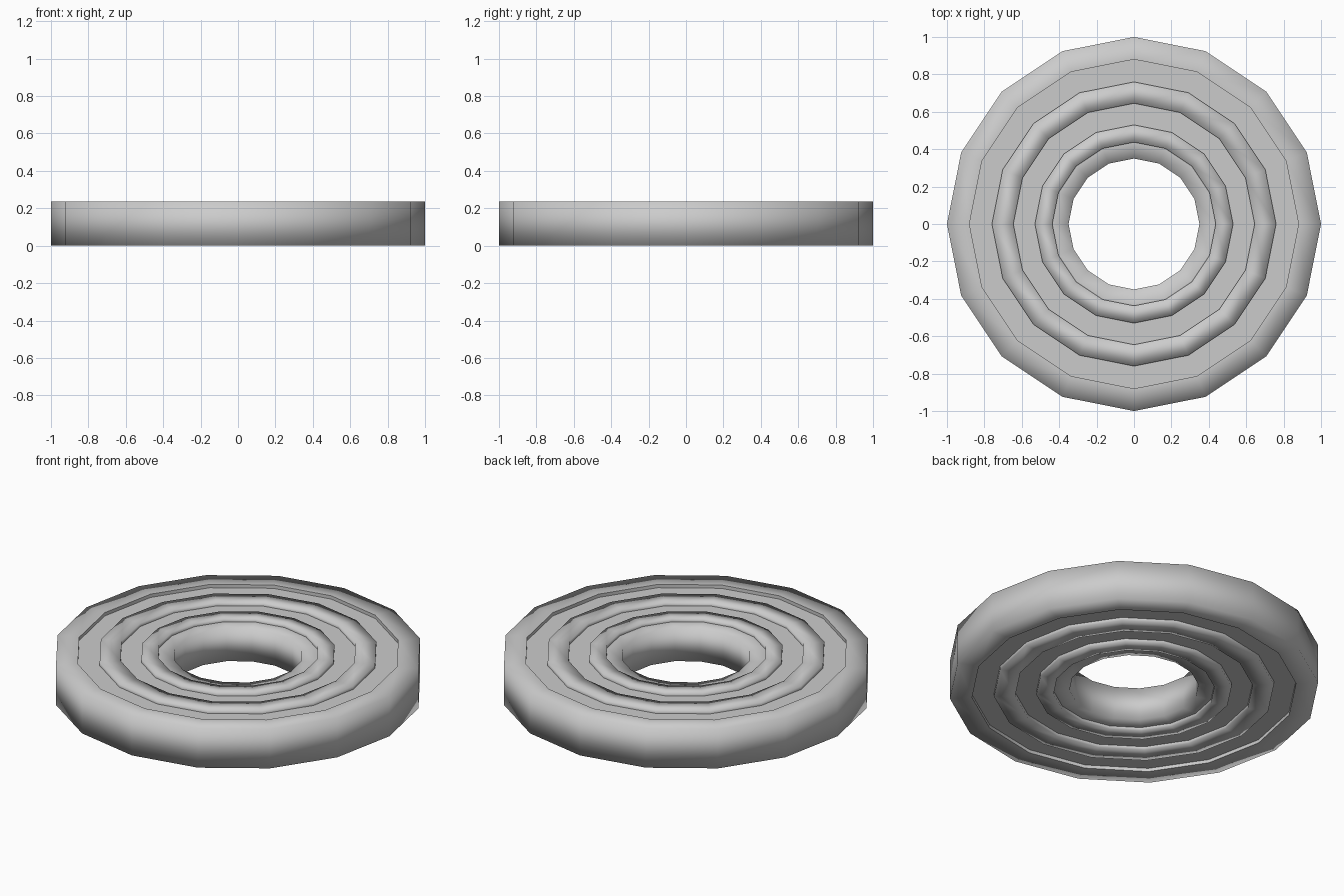
import bpy, bmesh
from math import cos, sin, tau

if "Cube" in bpy.data.objects:
    bpy.data.objects.remove(bpy.data.objects["Cube"], do_unlink=True)

SIDES = 16
HEIGHT = 0.235
STEP = 0.02          # depth of the recessed bands

grey = bpy.data.materials.new("plain grey")
grey.use_nodes = True
colour = (0.6, 0.6, 0.6, 1)
grey.diffuse_color = colour
grey.node_tree.nodes["Principled BSDF"].inputs["Base Color"].default_value = colour

# Upper half of the section, from rim to bore: radius, recessed?, crease?
upper = [
    (1.00, False, False), (0.88, False, True),   # outer rim
    (0.88, True, True), (0.76, True, True),      # outer recessed band
    (0.76, False, False), (0.645, False, False), # large ridge
    (0.645, True, True), (0.53, True, True),     # inner recessed band
    (0.53, False, False), (0.437, False, False), # small ridge
    (0.437, True, True), (0.35, True, False),    # bore lip
]
section = [(r, HEIGHT - STEP * low, crease) for r, low, crease in upper]
section += [(r, HEIGHT - z, crease) for r, z, crease in reversed(section)]

# Sweep the closed section around the vertical axis
bm = bmesh.new()
rings = [[bm.verts.new((r * cos(tau * i / SIDES), r * sin(tau * i / SIDES), z))
          for i in range(SIDES)] for r, z, _ in section]
for k, ring in enumerate(rings):
    after = rings[(k + 1) % len(rings)]
    for i in range(SIDES):
        j = (i + 1) % SIDES
        bm.faces.new((ring[i], ring[j], after[j], after[i])).smooth = True
for ring, (_, _, crease) in zip(rings, section):
    for i in range(SIDES):
        bm.edges.get((ring[i], ring[(i + 1) % SIDES])).smooth = not crease
bmesh.ops.recalc_face_normals(bm, faces=bm.faces)

mesh = bpy.data.meshes.new("stepped_ring")
bm.to_mesh(mesh)
bm.free()
mesh.materials.append(grey)
ring_object = bpy.data.objects.new("stepped_ring", mesh)
bpy.context.collection.objects.link(ring_object)
